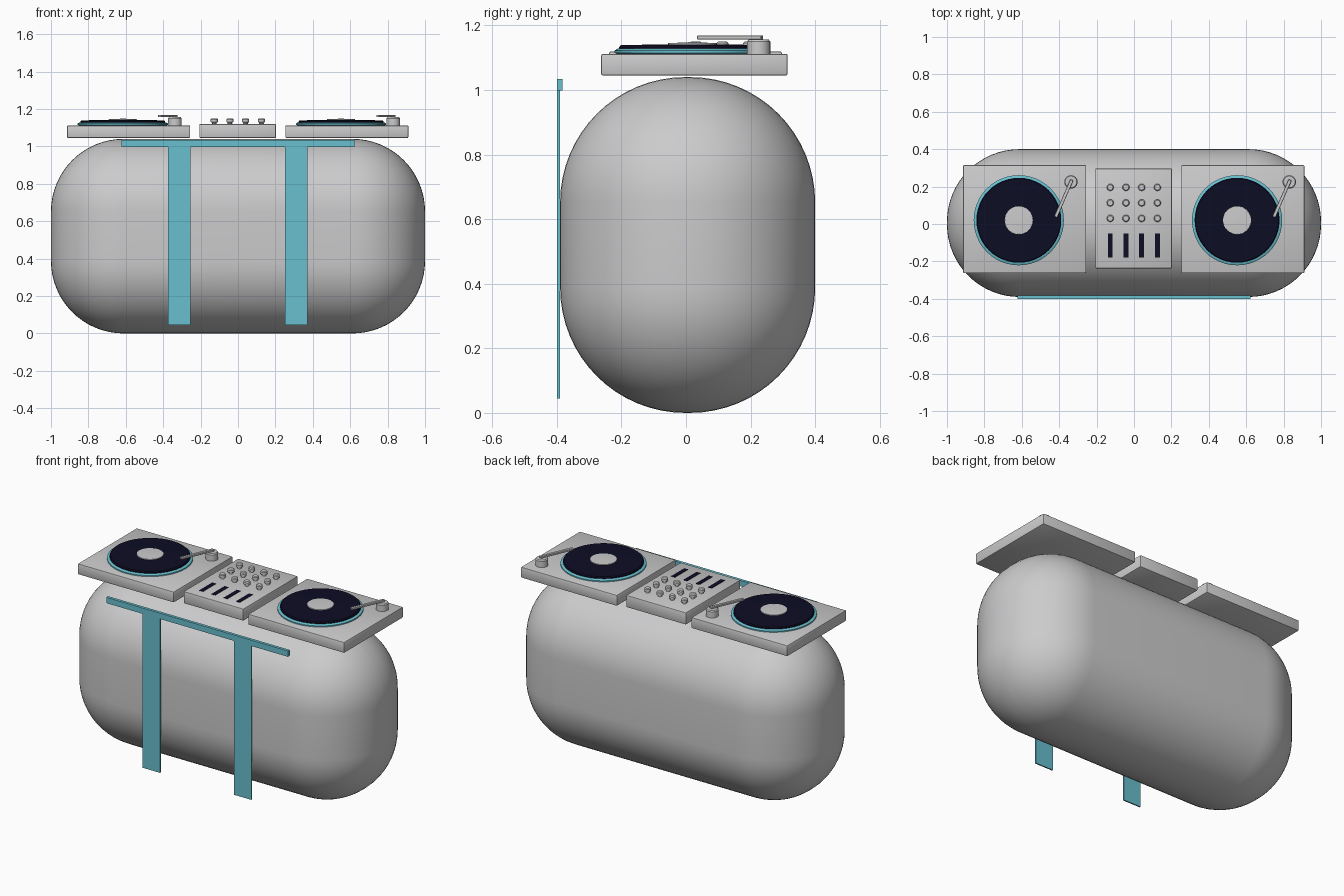
import bpy, bmesh, math
from mathutils import Vector

if "Cube" in bpy.data.objects:
    bpy.data.objects.remove(bpy.data.objects["Cube"])


def material(name, rgb):
    m = bpy.data.materials.new(name)
    m.diffuse_color = (*rgb, 1)
    m.use_nodes = True
    m.node_tree.nodes["Principled BSDF"].inputs["Base Color"].default_value = m.diffuse_color
    return m


GREY = material("light grey", (0.60, 0.60, 0.61))
TEAL = material("teal", (0.14, 0.52, 0.62))
BLACK = material("blue black", (0.004, 0.004, 0.018))


def finish(bm, name, mat, angle=35):
    me = bpy.data.meshes.new(name)
    bmesh.ops.recalc_face_normals(bm, faces=bm.faces)
    bm.to_mesh(me)
    bm.free()
    ob = bpy.data.objects.new(name, me)
    bpy.context.collection.objects.link(ob)
    me.materials.append(mat)
    bpy.ops.object.select_all(action='DESELECT')
    ob.select_set(True)
    bpy.context.view_layer.objects.active = ob
    bpy.ops.object.shade_smooth_by_angle(angle=math.radians(angle))
    return ob


def box(name, mat, lo, hi, bevel=0, segments=2):
    """Box between two corners, with optional rounded edges."""
    lo, hi = Vector(lo), Vector(hi)
    bm = bmesh.new()
    bmesh.ops.create_cube(bm, size=1)
    for v in bm.verts:
        v.co = (lo + hi) / 2 + v.co * (hi - lo)
    if bevel:
        bmesh.ops.bevel(bm, geom=bm.edges[:], offset=bevel, segments=segments,
                        profile=0.5, affect='EDGES', clamp_overlap=True)
    return finish(bm, name, mat)


def lathe(name, mat, x, y, profile, n=32):
    """Closed turned part; profile is (radius, z) from bottom to top."""
    bm = bmesh.new()
    rings = [[bm.verts.new((x + r * math.cos(2 * math.pi * i / n),
                            y + r * math.sin(2 * math.pi * i / n), z))
              for i in range(n)] for r, z in profile]
    for a, b in zip(rings, rings[1:]):
        for i in range(n):
            j = (i + 1) % n
            bm.faces.new((a[i], a[j], b[j], b[i]))
    bm.faces.new(rings[0][::-1])
    bm.faces.new(rings[-1])
    return finish(bm, name, mat)


# Rounded booth body
box("booth_body", GREY, (-1, -0.39, 0), (1, 0.40, 1.04), 0.388, 16)

# Front trim: crossbar and two hanging strips
box("front_crossbar", TEAL, (-0.622, -0.40, 0.998), (0.622, -0.382, 1.034))
for side, x in (("left", -0.315), ("right", 0.311)):
    box(f"front_strip_{side}", TEAL, (x - 0.06, -0.399, 0.045), (x + 0.06, -0.391, 1.0))

# Two identical record decks
for side, cx in (("left", -0.585), ("right", 0.582)):
    box(f"deck_base_{side}", GREY, (cx - 0.329, -0.263, 1.045), (cx + 0.329, 0.315, 1.112), 0.006)
    px, py = cx - 0.031, 0.02
    lathe(f"platter_{side}", TEAL, px, py,
          [(0.232, 1.111), (0.241, 1.115), (0.241, 1.122), (0.232, 1.128)], 48)
    lathe(f"record_{side}", BLACK, px, py,
          [(0.227, 1.127), (0.227, 1.133), (0.222, 1.139), (0.05, 1.142)], 48)
    lathe(f"record_label_{side}", GREY, px, py,
          [(0.076, 1.140), (0.075, 1.145), (0.01, 1.148)])
    # Tonearm pivot and arm
    ax, ay = cx + 0.248, 0.225
    lathe(f"tonearm_pivot_{side}", GREY, ax, ay,
          [(0.036, 1.111), (0.036, 1.150), (0.031, 1.156)], 24)
    arm = box(f"tonearm_{side}", GREY, (-0.009, -0.205, 1.156), (0.009, 0.012, 1.169), 0.002, 1)
    arm.location = (ax, ay, 0)
    arm.rotation_euler.z = -math.atan2(0.083, 0.19)

# Mixer with knobs and fader slots
box("mixer_base", GREY, (-0.207, -0.238, 1.045), (0.203, 0.297, 1.12), 0.006)
for col in range(4):
    x = -0.127 + col * 0.084
    box(f"fader_slot_{col}", BLACK, (x - 0.013, -0.18, 1.117), (x + 0.013, -0.052, 1.122))
    for row in range(3):
        lathe(f"knob_{col}_{row}", GREY, x, 0.03 + row * 0.083,
              [(0.012, 1.119), (0.012, 1.127), (0.019, 1.130), (0.019, 1.145), (0.014, 1.15)], 16)
